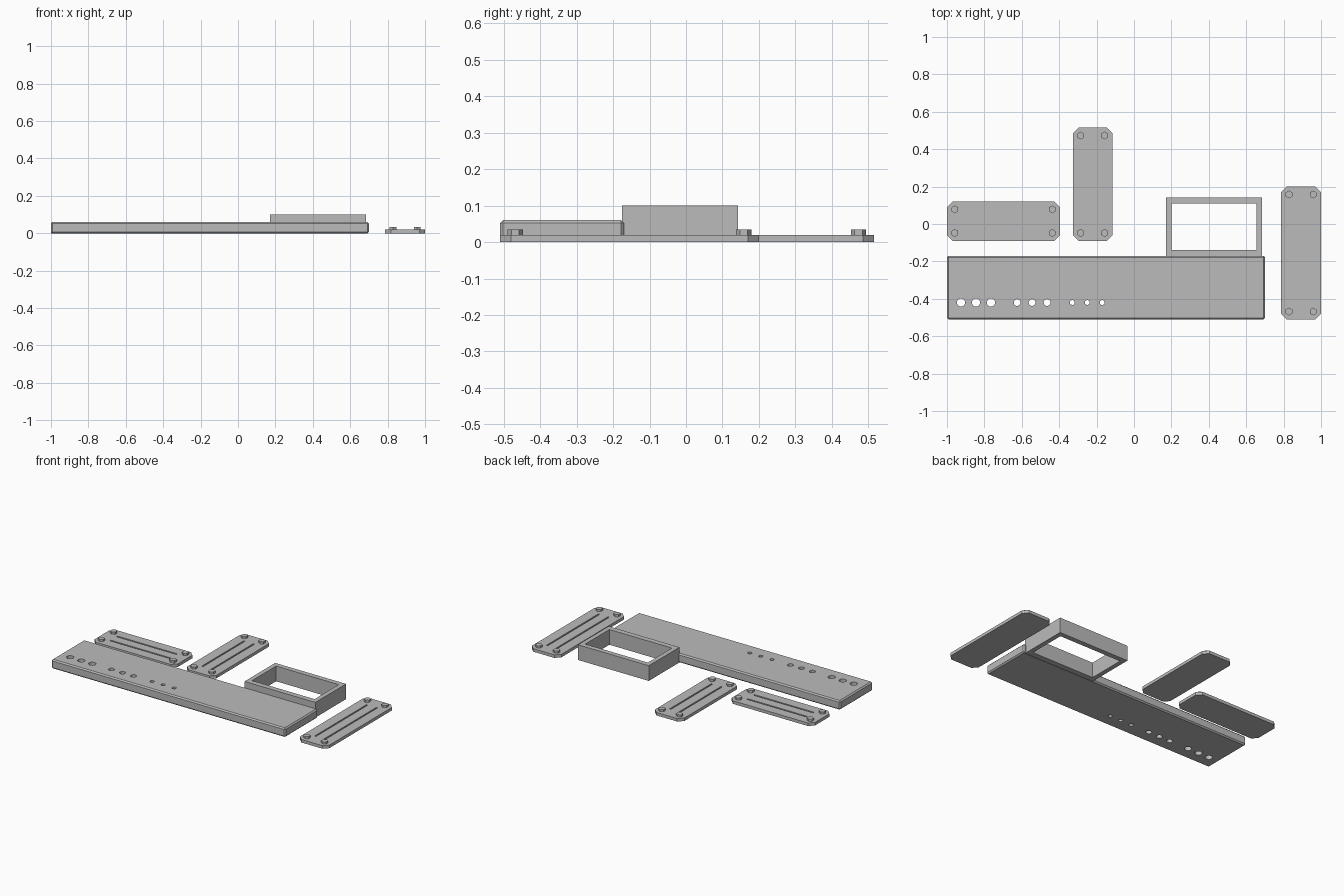
import bpy, bmesh, math
from mathutils import Matrix, Vector

cube = bpy.data.objects.get("Cube")
if cube:
    bpy.data.objects.remove(cube, do_unlink=True)

grey = bpy.data.materials.new("plain grey")
grey.use_nodes = True
COLOUR = (0.5, 0.5, 0.5, 1)
grey.diffuse_color = COLOUR
grey.node_tree.nodes["Principled BSDF"].inputs["Base Color"].default_value = COLOUR


def add_box(bm, x0, x1, y0, y1, z0, z1):
    """Add a box and return its vertices."""
    mat = Matrix.Translation(((x0 + x1) / 2, (y0 + y1) / 2, (z0 + z1) / 2))
    mat = mat @ Matrix.Diagonal((x1 - x0, y1 - y0, z1 - z0, 1))
    return bmesh.ops.create_cube(bm, size=1, matrix=mat)["verts"]


def add_post(bm, x, y, r, z0, z1, sides):
    """Add an upright prism with a corner pointing along y."""
    mat = Matrix.Translation((x, y, (z0 + z1) / 2)) @ Matrix.Rotation(math.pi / 2, 4, "Z")
    verts = bmesh.ops.create_cone(bm, cap_ends=True, segments=sides, radius1=r,
                                  radius2=r, depth=z1 - z0)["verts"]
    centre = sum((v.co for v in verts), Vector()) / len(verts)
    # Put a corner exactly on the local x axis before turning it to y
    first = verts[0].co - centre
    turn = Matrix.Rotation(-math.atan2(first.y, first.x), 4, "Z")
    bmesh.ops.transform(bm, matrix=mat @ turn, verts=verts)


def finish(bm, name):
    bmesh.ops.recalc_face_normals(bm, faces=bm.faces)
    mesh = bpy.data.meshes.new(name)
    bm.to_mesh(mesh)
    bm.free()
    mesh.materials.append(grey)
    obj = bpy.data.objects.new(name, mesh)
    bpy.context.collection.objects.link(obj)
    return obj


def cut(target, cutter_bm):
    """Subtract the cutter from the target, then remove the cutter."""
    cutter = finish(cutter_bm, "cutter")
    cutter.hide_render = True
    mod = target.modifiers.new("cut", "BOOLEAN")
    mod.operation, mod.solver, mod.object = "DIFFERENCE", "EXACT", cutter
    bpy.context.view_layer.objects.active = target
    bpy.ops.object.modifier_apply(modifier=mod.name)
    bpy.data.objects.remove(cutter, do_unlink=True)


# Long main panel with chamfered edges
bm = bmesh.new()
add_box(bm, -1, 0.70, -0.51, -0.17, 0, 0.06)
bmesh.ops.bevel(bm, geom=list(bm.edges), offset=0.008, segments=1, affect="EDGES")
panel = finish(bm, "main_panel")

# Three groups of round holes, shrinking towards the middle
bm = bmesh.new()
for start, radius in ((-0.925, 0.022), (-0.625, 0.018), (-0.33, 0.013)):
    for i in range(3):
        add_post(bm, start + 0.08 * i, -0.42, radius, -0.05, 0.1, 20)
cut(panel, bm)

# Open rectangular frame behind the panel
bm = bmesh.new()
add_box(bm, 0.17, 0.685, -0.175, 0.143, 0, 0.10)
frame = finish(bm, "open_frame")
bm = bmesh.new()
add_box(bm, 0.20, 0.655, -0.14, 0.11, -0.05, 0.15)
cut(frame, bm)


def bracket(name, x0, x1, y0, y1):
    """Flat plate with clipped corners, two grooves and four hexagonal pegs."""
    bm = bmesh.new()
    add_box(bm, x0, x1, y0, y1, 0, 0.02)
    upright = [e for e in bm.edges
               if abs(e.verts[0].co.z - e.verts[1].co.z) > 0.01]
    bmesh.ops.bevel(bm, geom=upright, offset=0.03, segments=1, affect="EDGES")
    plate = finish(bm, name + "_plate")

    # Two narrow grooves along the longer side
    cx, cy = (x0 + x1) / 2, (y0 + y1) / 2
    along_x = x1 - x0 > y1 - y0
    half = max(x1 - x0, y1 - y0) / 2 - 0.085
    bm = bmesh.new()
    for side in (-0.035, 0.035):
        if along_x:
            add_box(bm, cx - half, cx + half, cy + side - 0.005, cy + side + 0.005, 0.012, 0.05)
        else:
            add_box(bm, cx + side - 0.005, cx + side + 0.005, cy - half, cy + half, 0.012, 0.05)
    cut(plate, bm)

    # Corner pegs
    bm = bmesh.new()
    for x in (x0 + 0.042, x1 - 0.042):
        for y in (y0 + 0.042, y1 - 0.042):
            add_post(bm, x, y, 0.021, 0.018, 0.034, 6)
    finish(bm, name + "_pegs")


bracket("right_bracket", -1, -0.395, -0.09, 0.12)
bracket("rear_bracket", -0.327, -0.115, -0.09, 0.515)
bracket("left_bracket", 0.787, 1, -0.51, 0.2)
